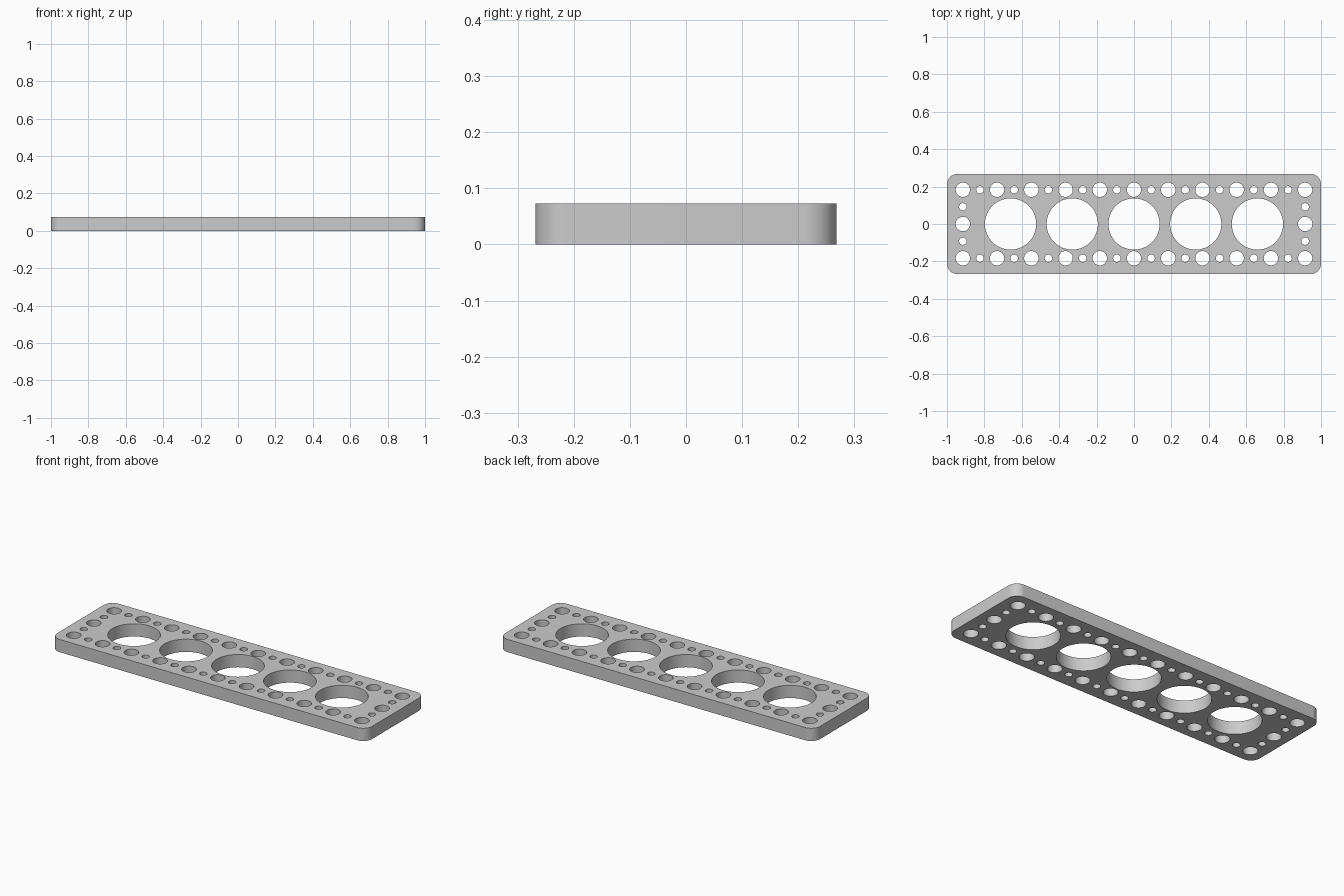
import bpy, bmesh
from math import sin, cos, pi
from mathutils import Vector

if "Cube" in bpy.data.objects:
    bpy.data.objects.remove(bpy.data.objects["Cube"], do_unlink=True)

LENGTH, WIDTH, THICK, CORNER = 2.0, 0.536, 0.073, 0.056
PITCH = 0.183          # spacing of the bolt holes
BORE_PITCH = 0.33      # spacing of the large bores
BORE_R, BOLT_R, PIN_R = 0.137, 0.0385, 0.02


def arc(cx, cy, r, start, end, steps):
    return [Vector((cx + r * cos(start + (end - start) * i / steps),
                    cy + r * sin(start + (end - start) * i / steps), 0))
            for i in range(steps + 1)]


def add_loop(bm, points):
    verts = [bm.verts.new(p) for p in points]
    for a, b in zip(verts, verts[1:] + verts[:1]):
        bm.edges.new((a, b))


def add_hole(bm, x, y, r, sides):
    add_loop(bm, arc(x, y, r, 0, 2 * pi, sides)[:-1])


bm = bmesh.new()

# Rounded rectangular outline
outline = []
ix, iy = LENGTH / 2 - CORNER, WIDTH / 2 - CORNER
for k, (sx, sy) in enumerate([(1, 1), (-1, 1), (-1, -1), (1, -1)]):
    outline += arc(sx * ix, sy * iy, CORNER, k * pi / 2, (k + 1) * pi / 2, 12)
add_loop(bm, outline)

# Row of large bores
for i in range(-2, 3):
    add_hole(bm, i * BORE_PITCH, 0, BORE_R, 64)

# Long edges: bolt holes alternating with small pin holes
for side in (-1, 1):
    for i in range(-10, 11):
        bolt = i % 2 == 0
        add_hole(bm, i * PITCH / 2, side * PITCH, BOLT_R if bolt else PIN_R, 32)

# Short edges: one bolt hole between two pin holes
for side in (-1, 1):
    for j in (-1, 0, 1):
        add_hole(bm, side * 5 * PITCH, j * PITCH / 2, PIN_R if j else BOLT_R, 32)

# Fill the sheet around the holes and thicken it
bmesh.ops.triangle_fill(bm, use_beauty=True, use_dissolve=False,
                        edges=bm.edges[:], normal=(0, 0, 1))
top = bmesh.ops.extrude_face_region(bm, geom=bm.faces[:])["geom"]
bmesh.ops.translate(bm, vec=(0, 0, THICK),
                    verts=[g for g in top if isinstance(g, bmesh.types.BMVert)])
bmesh.ops.recalc_face_normals(bm, faces=bm.faces[:])

mesh = bpy.data.meshes.new("perforated_plate")
bm.to_mesh(mesh)
bm.free()
plate = bpy.data.objects.new("perforated_plate", mesh)
bpy.context.collection.objects.link(plate)

# Plain grey finish
grey = bpy.data.materials.new("plain_grey")
grey.use_nodes = True
colour = (0.6, 0.6, 0.6, 1)
grey.diffuse_color = colour
grey.node_tree.nodes["Principled BSDF"].inputs["Base Color"].default_value = colour
mesh.materials.append(grey)

# Smooth round walls with crisp rims
bpy.ops.object.select_all(action='DESELECT')
plate.select_set(True)
bpy.context.view_layer.objects.active = plate
bpy.ops.object.shade_smooth_by_angle(angle=pi / 6)
